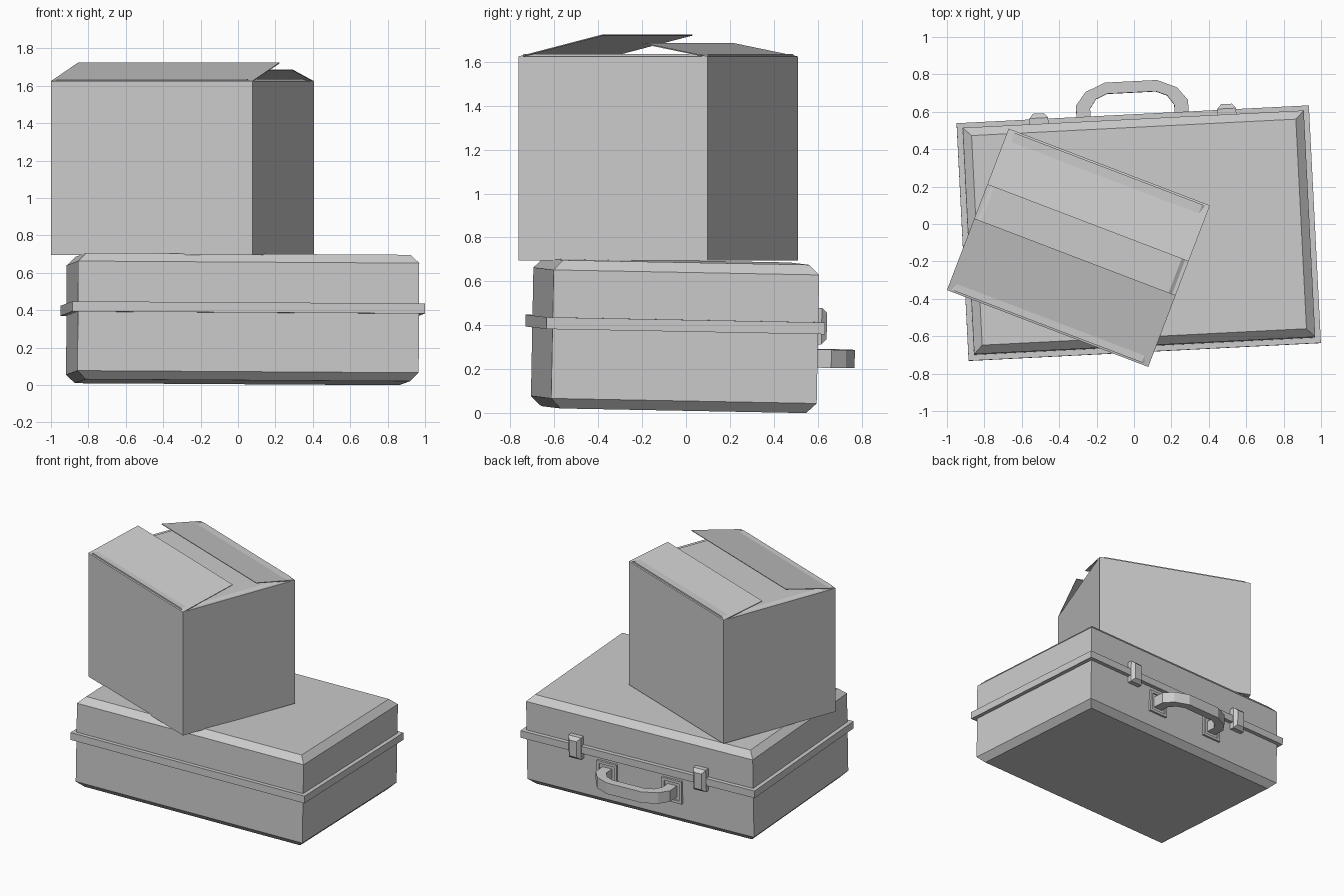
import bpy, bmesh
from math import radians
from mathutils import Matrix, Vector

if "Cube" in bpy.data.objects:
    bpy.data.objects.remove(bpy.data.objects["Cube"])

# Placement of the suitcase (slightly tilted) and of the carton on top of it
CASE = (Matrix.Translation((0.025, -0.05, 0.353)) @ Matrix.Rotation(radians(0.3), 4, 'Y')
        @ Matrix.Rotation(radians(-1.1), 4, 'X') @ Matrix.Rotation(radians(2.9), 4, 'Z'))
CARTON = Matrix.Translation((-0.297, -0.127, 0.695)) @ Matrix.Rotation(radians(-20.9), 4, 'Z')


def finish(name, bm, matrix):
    bmesh.ops.recalc_face_normals(bm, faces=bm.faces)
    mesh = bpy.data.meshes.new(name)
    bm.to_mesh(mesh)
    bm.free()
    obj = bpy.data.objects.new(name, mesh)
    obj.matrix_world = matrix
    bpy.context.collection.objects.link(obj)
    return obj


def stack(name, levels, matrix):
    """Solid from rectangles (half x, half y, z) stacked bottom to top."""
    bm = bmesh.new()
    rings = [[bm.verts.new((sx * hx, sy * hy, z)) for sx, sy in
              ((-1, -1), (1, -1), (1, 1), (-1, 1))] for hx, hy, z in levels]
    for a, b in zip(rings, rings[1:]):
        for i in range(4):
            j = (i + 1) % 4
            bm.faces.new((a[i], a[j], b[j], b[i]))
    bm.faces.new(rings[0])
    bm.faces.new(rings[-1])
    return finish(name, bm, matrix)


def extrude(name, points, offset, matrix):
    """Flat outline extruded along an offset."""
    bm = bmesh.new()
    face = bm.faces.new([bm.verts.new(p) for p in points])
    new = bmesh.ops.extrude_face_region(bm, geom=[face])['geom']
    bmesh.ops.translate(bm, vec=Vector(offset),
                        verts=[v for v in new if isinstance(v, bmesh.types.BMVert)])
    bm.faces.ensure_lookup_table()
    return finish(name, bm, matrix)


# Suitcase shell with chamfered top and bottom
HX, HY, HZ, C = 0.913, 0.606, 0.338, 0.045
stack("suitcase_body", [(HX - C, HY - C, -HZ), (HX, HY, -HZ + C),
                        (HX, HY, HZ - C), (HX - C, HY - C, HZ)], CASE)
stack("suitcase_rim", [(0.943, 0.636, 0.023), (0.943, 0.636, 0.077)], CASE)

# Back fittings: chamfered latches and recessed handle plates
to_back = Matrix.Rotation(radians(-90), 4, 'X')  # local z points to +y
for side, s in (("left", -1), ("right", 1)):
    stack("latch_" + side, [(0.05, 0.083, 0), (0.05, 0.083, 0.04), (0.03, 0.06, 0.065)],
          CASE @ Matrix.Translation((s * 0.503, 0.6, 0.058)) @ to_back)
    stack("handle_plate_" + side,
          [(0.08, 0.085, 0), (0.08, 0.085, 0.018), (0.06, 0.065, 0.018), (0.06, 0.065, 0.008)],
          CASE @ Matrix.Translation((s * 0.262, 0.604, -0.092)) @ to_back)

# Handle: faceted arch
outer = [(0.30, 0.607), (0.30, 0.70), (0.245, 0.77), (0.14, 0.815)]
inner = [(0.13, 0.755), (0.19, 0.73), (0.225, 0.68), (0.225, 0.607)]
mirror = lambda pts: [(-x, y) for x, y in reversed(pts)]
outline = outer + mirror(outer) + mirror(inner) + inner
extrude("handle", [(x, y, -0.133) for x, y in outline], (0, 0, 0.083), CASE)

# Carton and its nearly closed inner flaps
BX, BY, BH = 0.576, 0.462, 0.93
stack("carton", [(BX, BY, 0), (BX, BY, BH)], CARTON)
stack("carton_inner_flaps", [(BX - 0.02, BY - 0.01, BH), (BX - 0.04, BY - 0.01, BH + 0.012)], CARTON)

# Half-open outer flaps: reach and rise measured from the hinge edge
for name, s, reach, rise in (("front", -1, 0.41, 0.10), ("back", 1, 0.32, 0.062)):
    y0, y1 = s * BY, s * (BY - reach)
    extrude("carton_flap_" + name,
            [(-BX, y0, BH), (BX, y0, BH), (BX, y1, BH + rise), (-BX, y1, BH + rise)],
            (0, 0, -0.005), CARTON)
